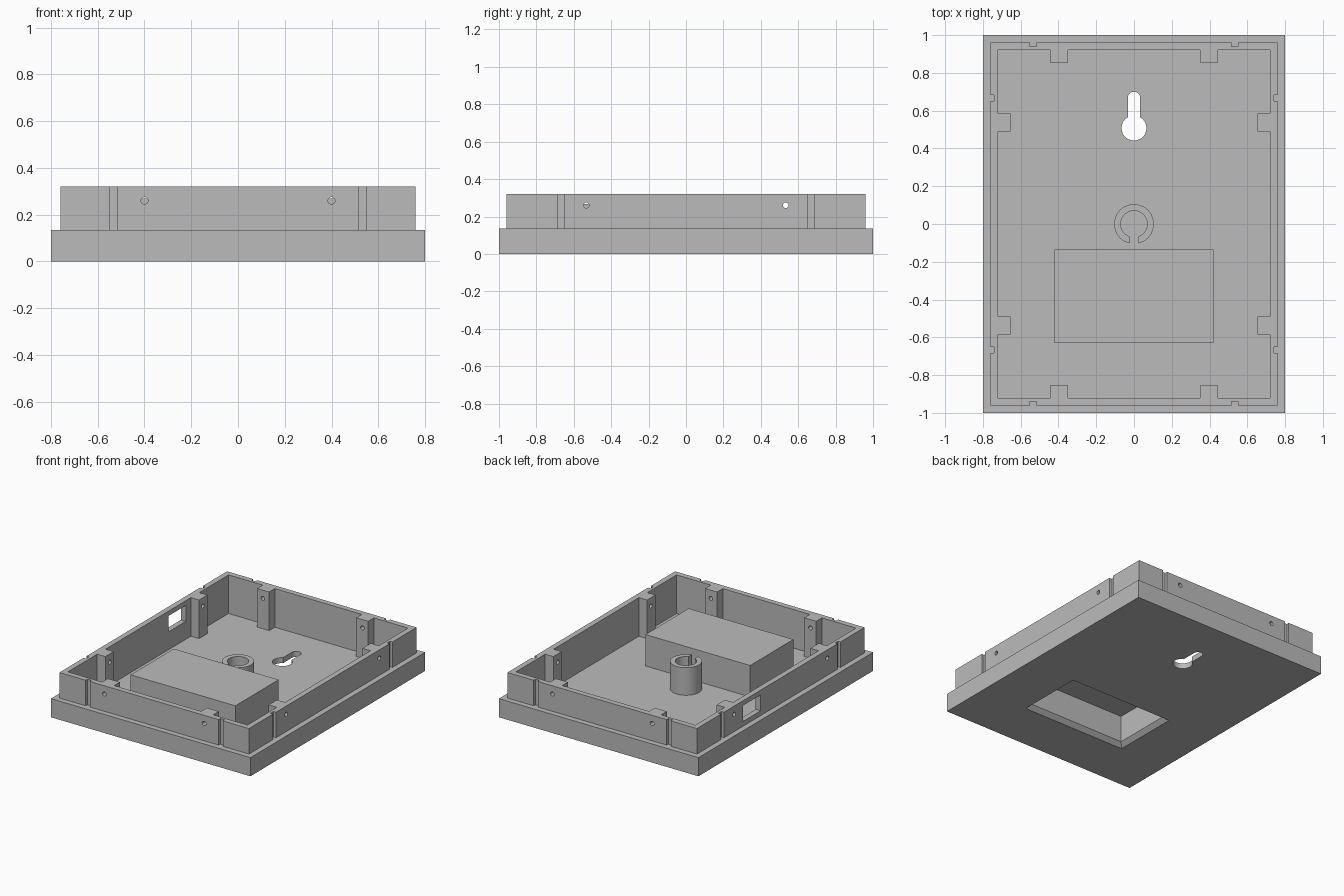
import bpy
import bmesh
import math

old = bpy.data.objects.get("Cube")
if old:
    bpy.data.objects.remove(old)

grey = bpy.data.materials.new("plain_grey")
grey.use_nodes = True
grey.diffuse_color = (0.5, 0.5, 0.5, 1)
grey.node_tree.nodes["Principled BSDF"].inputs["Base Color"].default_value = (0.5, 0.5, 0.5, 1)


def loft(name, rings):
    """Closed solid through rings of points, capped at both ends."""
    bm = bmesh.new()
    loops = [[bm.verts.new(p) for p in ring] for ring in rings]
    for a, b in zip(loops, loops[1:]):
        for i in range(len(a)):
            j = (i + 1) % len(a)
            bm.faces.new((a[i], a[j], b[j], b[i]))
    bm.faces.new(loops[0][::-1])
    bm.faces.new(loops[-1])
    bmesh.ops.recalc_face_normals(bm, faces=bm.faces)
    mesh = bpy.data.meshes.new(name)
    bm.to_mesh(mesh)
    bm.free()
    mesh.materials.append(grey)
    obj = bpy.data.objects.new(name, mesh)
    bpy.context.collection.objects.link(obj)
    return obj


def rect(x0, x1, y0, y1, z):
    return [(x0, y0, z), (x1, y0, z), (x1, y1, z), (x0, y1, z)]


def box(name, x0, x1, y0, y1, z0, z1):
    return loft(name, [rect(x0, x1, y0, y1, z) for z in (z0, z1)])


def block(name, cx, cy, hx, hy, z0, z1):
    return box(name, cx - hx, cx + hx, cy - hy, cy + hy, z0, z1)


def arc(cx, cy, r, start, end, n):
    steps = [math.radians(start + (end - start) * i / n) for i in range(n + 1)]
    return [(cx + r * math.cos(t), cy + r * math.sin(t)) for t in steps]


def prism(name, outline, z0, z1):
    return loft(name, [[(x, y, z) for x, y in outline] for z in (z0, z1)])


def rod(name, axis, along, z, r, half_length):
    """Horizontal rod lying along the x or y axis."""
    ring = arc(along, z, r, 0, 360, 24)[:-1]
    if axis == "x":
        rings = [[(s, u, v) for u, v in ring] for s in (-half_length, half_length)]
    else:
        rings = [[(u, s, v) for u, v in ring] for s in (-half_length, half_length)]
    return loft(name, rings)


def boolean(target, tool, operation="DIFFERENCE"):
    mod = target.modifiers.new("cut", "BOOLEAN")
    mod.operation = operation
    mod.solver = "EXACT"
    mod.object = tool
    bpy.context.view_layer.update()
    graph = bpy.context.evaluated_depsgraph_get()
    mesh = bpy.data.meshes.new_from_object(target.evaluated_get(graph))
    target.modifiers.clear()
    target.data = mesh
    bpy.data.objects.remove(tool)


FLOOR, LEDGE, TOP = 0.04, 0.135, 0.32
HOLE_Z = 0.26

# Case: wide base slab with a narrower wall on top
case = block("case_shell", 0, 0, 0.8, 1, 0, LEDGE)
boolean(case, block("wall_block", 0, 0, 0.76, 0.96, 0.06, TOP), "UNION")

# Hollow interior, leaving screw posts standing along the walls
hollow = block("hollow", 0, 0, 0.72, 0.92, FLOOR, 0.5)
for sx in (-1, 1):
    for sy in (-1, 1):
        boolean(hollow, block("post", sx * 0.397, sy * 0.905, 0.048, 0.05, 0, 0.6))
        boolean(hollow, block("post", sx * 0.705, sy * 0.537, 0.05, 0.048, 0, 0.6))
boolean(case, hollow)

# Vertical grooves on the outside of the wall
for sx in (-1, 1):
    for sy in (-1, 1):
        boolean(case, block("groove", sx * 0.533, sy * 0.98, 0.017, 0.04, LEDGE, 0.5))
        boolean(case, block("groove", sx * 0.78, sy * 0.667, 0.04, 0.017, LEDGE, 0.5))

# Screw holes through the walls and posts
for s in (-1, 1):
    boolean(case, rod("screw_hole", "y", s * 0.4, HOLE_Z, 0.015, 1.1))
    boolean(case, rod("screw_hole", "x", s * 0.533, HOLE_Z, 0.015, 1.1))

# Socket window in the right wall
boolean(case, box("window", -0.9, -0.6, 0.23, 0.43, 0.17, 0.285))

# Keyhole for hanging
slot = 0.033
lean = math.degrees(math.asin(slot / 0.066))
outline = arc(0, 0.667, slot, 0, 180, 16) + arc(0, 0.508, 0.066, 90 + lean, 450 - lean, 40)
boolean(case, prism("keyhole", outline, -0.1, 0.1))


# Compartment box with a cavity open below, chamfered at its mouth
def cavity():
    levels = ((-0.03, -0.03), (0.03, 0.03), (0.03, 0.225))
    return loft("cavity", [rect(-0.42 + d, 0.42 - d, -0.63 + d, -0.135 - d, z)
                           for d, z in levels])


compartment = box("compartment_box", -0.42, 0.42, -0.63, -0.135, FLOOR, 0.268)
boolean(compartment, cavity())
boolean(case, cavity())

# Central boss: a tube with a slot in its front side
boss = prism("centre_boss", arc(0, 0, 0.105, 0, 360, 64)[:-1], FLOOR, 0.24)
boolean(boss, prism("bore", arc(0, 0, 0.07, 0, 360, 64)[:-1], 0, 0.4))
boolean(boss, box("boss_slot", -0.025, 0.025, -0.2, -0.03, 0, 0.4))

# Smooth round parts, keep edges sharp
bpy.ops.object.select_all(action="DESELECT")
for obj in (case, compartment, boss):
    obj.select_set(True)
bpy.context.view_layer.objects.active = case
bpy.ops.object.shade_smooth_by_angle(angle=math.radians(30))
